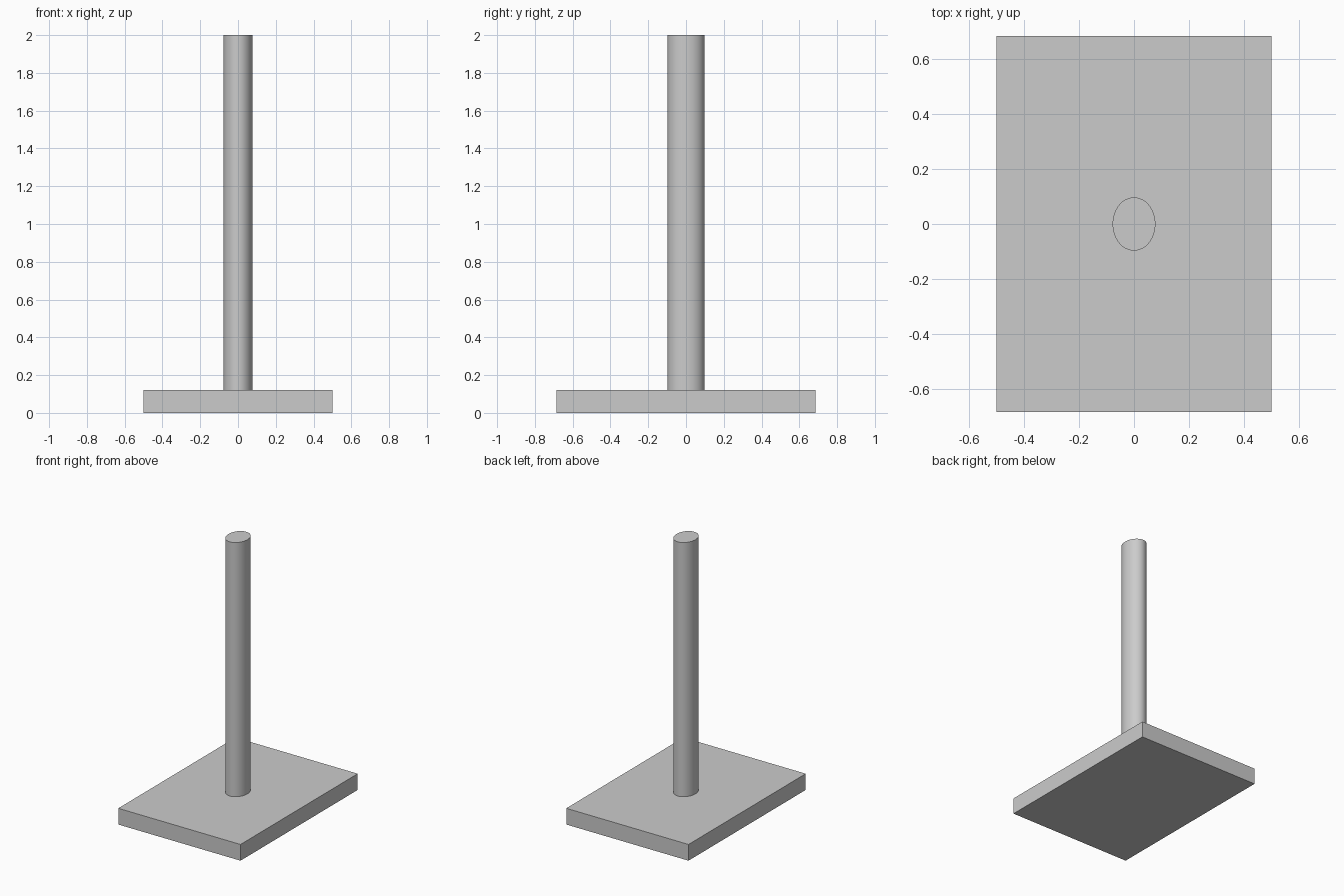
import bpy
import math

cube = bpy.data.objects.get("Cube")
if cube:
    bpy.data.objects.remove(cube, do_unlink=True)

BASE_SIZE = (1.0, 1.37, 0.12)
POST_RADII = (0.078, 0.097)
TOP = 2.0

# Single plain grey
grey = bpy.data.materials.new("plain grey")
grey.use_nodes = True
colour = (0.6, 0.6, 0.6, 1.0)
grey.diffuse_color = colour
grey.node_tree.nodes["Principled BSDF"].inputs["Base Color"].default_value = colour


def finish(name, scale):
    """Name, scale and colour the active object."""
    obj = bpy.context.object
    obj.name = name
    obj.scale = scale
    bpy.ops.object.transform_apply(location=False, rotation=False, scale=True)
    obj.data.materials.append(grey)
    return obj


# Flat rectangular base
bpy.ops.mesh.primitive_cube_add(size=1, location=(0, 0, BASE_SIZE[2] / 2))
finish("base_plate", BASE_SIZE)

# Upright post with an oval section, standing on the base
height = TOP - BASE_SIZE[2]
bpy.ops.mesh.primitive_cylinder_add(vertices=64, radius=1, depth=1,
                                    location=(0, 0, BASE_SIZE[2] + height / 2))
finish("post", (*POST_RADII, height))
bpy.ops.object.shade_smooth_by_angle(angle=math.radians(30))
